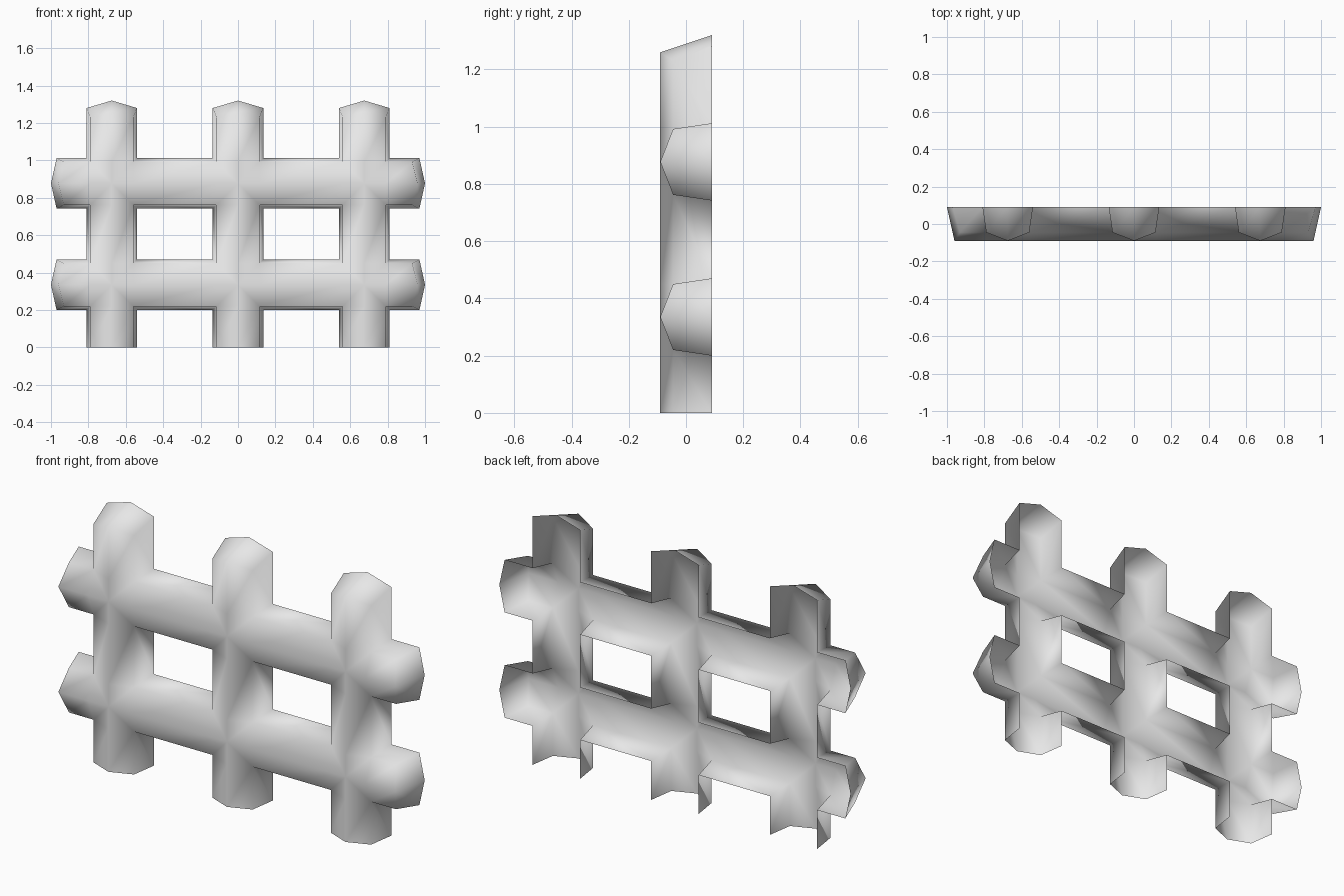
import bpy
import bmesh

# Remove the default cube
cube = bpy.data.objects.get("Cube")
if cube:
    bpy.data.objects.remove(cube, do_unlink=True)

POSTS = (-0.675, 0.0, 0.675)      # post centre lines in x
RAILS = (0.335, 0.877)            # rail centre lines in z
RIDGE, SHOULDER, BACK = -0.09, -0.045, 0.09

grey = bpy.data.materials.new("plain grey")
grey.use_nodes = True
grey.diffuse_color = (0.8, 0.8, 0.8, 1)
grey.node_tree.nodes["Principled BSDF"].inputs["Base Color"].default_value = grey.diffuse_color


def lines(first, centres, last, half):
    """Grid lines: an end, then edge / ridge / edge per bar, then an end."""
    return [first] + [c + s * half for c in centres for s in (-1, 0, 1)] + [last]


FRONT_X, BACK_X = lines(-0.96, POSTS, 0.96, 0.115), lines(-1.0, POSTS, 1.0, 0.135)
FRONT_Z, BACK_Z = lines(0, RAILS, 1.26, 0.115), lines(0, RAILS, 1.32, 0.135)
NX, NZ = len(FRONT_X) - 1, len(FRONT_Z) - 1


def point(i, j, back):
    x, z = (BACK_X[i], BACK_Z[j]) if back else (FRONT_X[i], FRONT_Z[j])
    # Pointed rail ends and peaked post tops
    if i in (0, NX) and j % 3 != 2:
        x *= 0.97
    if j == NZ and i % 3 != 2:
        z -= 0.04 if back else 0.03
    on_ridge = i % 3 == 2 or j % 3 == 2
    return x, BACK if back else RIDGE if on_ridge else SHOULDER, z


bm = bmesh.new()
verts = {}


def vert(key):
    if key not in verts:
        verts[key] = bm.verts.new(point(*key))
    return verts[key]


# Ridged front of the crossing posts and rails
sides = []
for i in range(NX):
    for j in range(NZ):
        in_post, in_rail = i % 3 != 0, j % 3 != 0
        if not (in_post or in_rail):
            continue
        ring = [(i, j), (i + 1, j), (i + 1, j + 1), (i, j + 1)]
        sides += zip(ring, ring[1:] + ring[:1])
        quad = [vert((*p, False)) for p in ring]
        if in_post and in_rail:
            # Valley from each crossing corner to the crossing centre
            k = next(n for n, p in enumerate(ring) if p[0] % 3 == 2 and p[1] % 3 == 2)
            a, b, c, d = quad[k:] + quad[:k]
            bm.faces.new((a, b, c))
            bm.faces.new((a, c, d))
        else:
            bm.faces.new(quad)

# Flared side walls and end caps; the back and the post feet stay open
used = set(sides)
for a, b in sides:
    if (b, a) in used or (a[1] == 0 and b[1] == 0):
        continue
    bm.faces.new([vert((*b, False)), vert((*a, False)), vert((*a, True)), vert((*b, True))])

for face in bm.faces:
    face.smooth = True

mesh = bpy.data.meshes.new("fence_shell")
bm.to_mesh(mesh)
bm.free()
mesh.materials.append(grey)
fence = bpy.data.objects.new("fence_shell", mesh)
bpy.context.collection.objects.link(fence)
